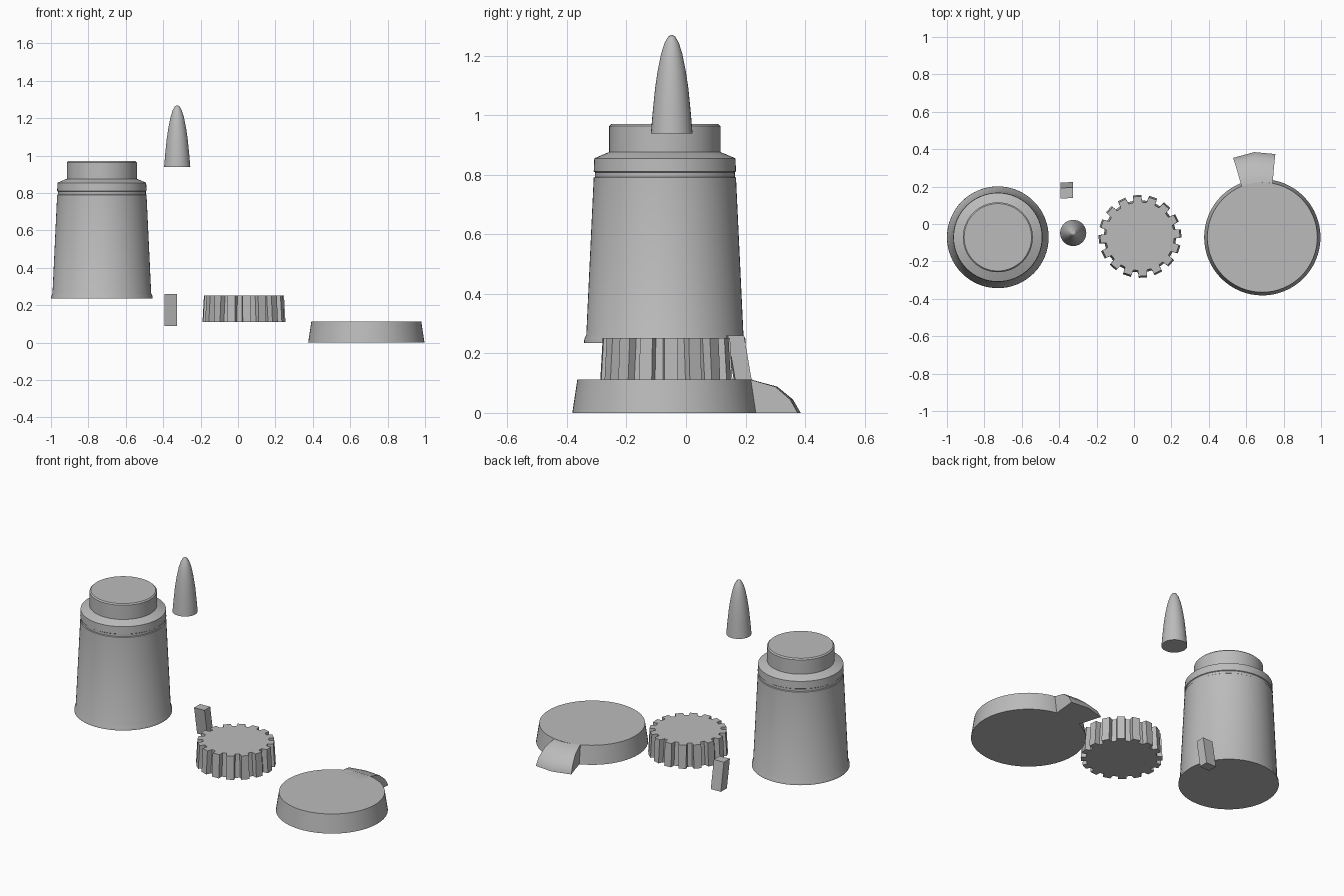
import bpy, bmesh
from math import cos, sin, pi, radians

cube = bpy.data.objects.get("Cube")
if cube:
    bpy.data.objects.remove(cube)

grey = bpy.data.materials.new("plain grey")
grey.use_nodes = True
grey.diffuse_color = (0.5, 0.5, 0.5, 1)
grey.node_tree.nodes["Principled BSDF"].inputs["Base Color"].default_value = (0.5, 0.5, 0.5, 1)


def loft(name, rings, centre=(0, 0), smooth=30):
    """Skin a stack of equal-length rings and cap both ends."""
    bm = bmesh.new()
    loops = [[bm.verts.new(p) for p in ring] for ring in rings]
    for a, b in zip(loops, loops[1:]):
        for i in range(len(a)):
            j = (i + 1) % len(a)
            bm.faces.new((a[i], a[j], b[j], b[i]))
    bm.faces.new(loops[0][::-1])
    bm.faces.new(loops[-1])
    bmesh.ops.recalc_face_normals(bm, faces=bm.faces)
    mesh = bpy.data.meshes.new(name)
    bm.to_mesh(mesh)
    bm.free()
    mesh.materials.append(grey)
    obj = bpy.data.objects.new(name, mesh)
    obj.location = (*centre, 0)
    bpy.context.collection.objects.link(obj)
    bpy.ops.object.select_all(action="DESELECT")
    obj.select_set(True)
    bpy.context.view_layer.objects.active = obj
    if smooth:
        bpy.ops.object.shade_smooth_by_angle(angle=radians(smooth))
    return obj


def lathe(name, profile, centre, sides=64):
    rings = [[(r * cos(2 * pi * i / sides), r * sin(2 * pi * i / sides), z)
              for i in range(sides)] for r, z in profile]
    return loft(name, rings, centre)


# Bottle body with foot rim, groove, shoulder and neck
lathe("bottle_body", [
    (0.272, 0.235), (0.270, 0.25), (0.264, 0.262), (0.239, 0.79),
    (0.235, 0.793), (0.235, 0.808), (0.239, 0.811), (0.237, 0.855),
    (0.195, 0.873), (0.187, 0.876), (0.187, 0.963), (0.180, 0.97)], (-0.728, -0.071))

# Pointed nozzle
lathe("nozzle", [
    (0.070, 0.938), (0.064, 1.01), (0.056, 1.09), (0.047, 1.15), (0.036, 1.205),
    (0.024, 1.243), (0.012, 1.264), (0.003, 1.269)], (-0.325, -0.048), 32)


# Toothed wheel, slightly tapered
def gear_ring(z, root, tip, teeth=16, turn=radians(4)):
    ring = []
    for t in range(teeth):
        mid = turn + 2 * pi * t / teeth
        for r, half in ((root, -0.024), (tip, -0.022), (tip, 0.022), (root, 0.024)):
            a = mid + half / r
            ring.append((r * cos(a), r * sin(a), z))
    return ring


loft("toothed_wheel", [gear_ring(0.11, 0.193, 0.222), gear_ring(0.252, 0.183, 0.214)],
     (0.032, -0.066), 0)

# Lid disc
lathe("lid", [(0.311, 0), (0.294, 0.112)], (0.686, -0.071))

# Lid tab: curved wedge, each section runs left to right across the tab
sections = []
for y, z, left, right in ((0.15, 0.112, 0.585, 0.735), (0.215, 0.112, 0.573, 0.741),
                          (0.30, 0.088, 0.551, 0.748), (0.35, 0.045, 0.537, 0.753),
                          (0.374, 0.002, 0.530, 0.756)):
    slant = 0.01 * (y - 0.15) / 0.22
    sections.append([(left, y - 2 * slant, z), ((left + right) / 2, y + slant, z),
                     (right, y, z), (right, y, 0), ((left + right) / 2, y + slant, 0),
                     (left, y - 2 * slant, 0)])
loft("lid_tab", sections, smooth=35)

# Small leaning peg
loft("peg", [[(-0.392, y0, z), (-0.325, y0 + 0.005, z), (-0.325, y0 + 0.06, z),
              (-0.392, y0 + 0.058, z)] for y0, z in ((0.164, 0.09), (0.135, 0.26))], smooth=0)
